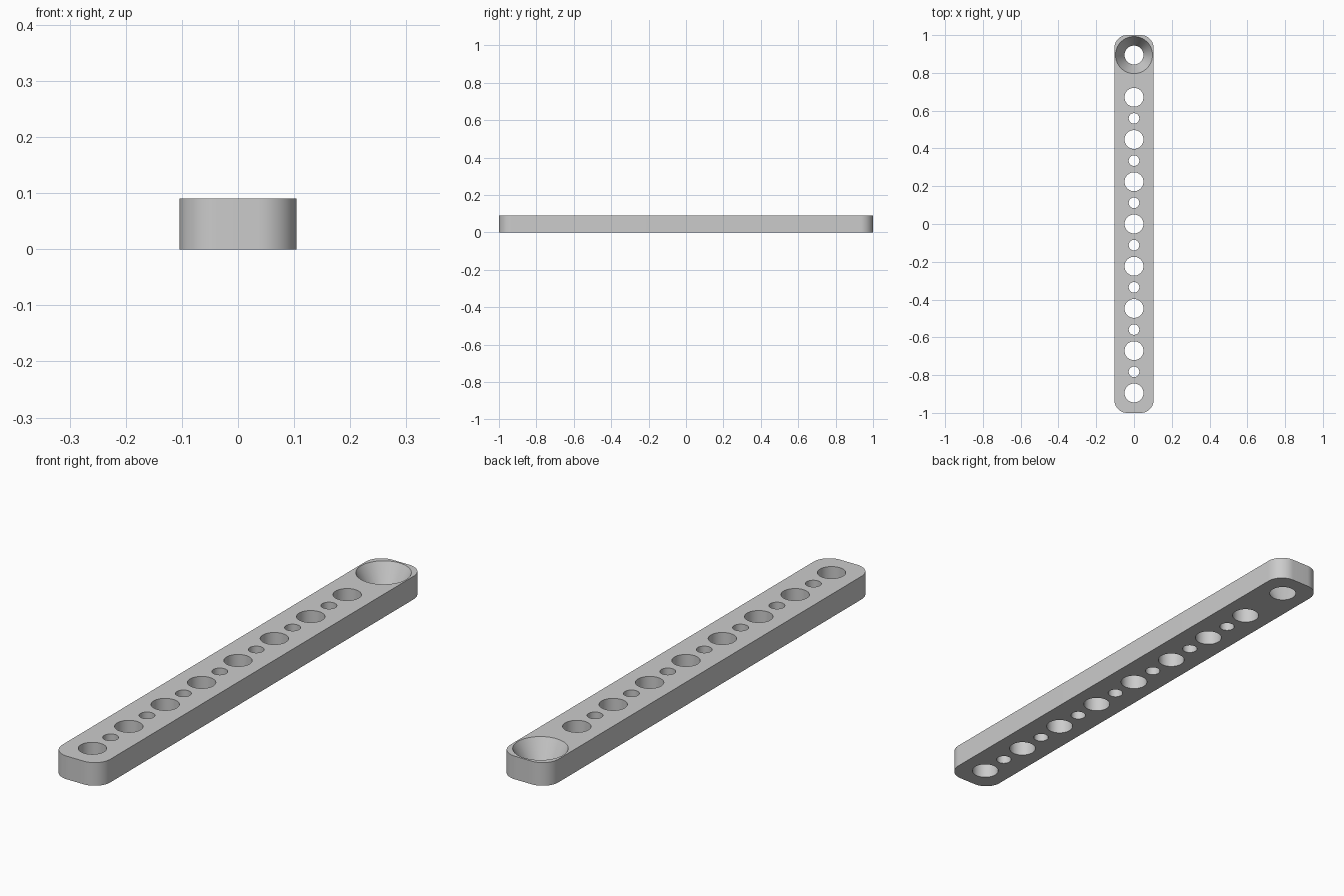
import bpy, bmesh
from math import pi, cos, sin, radians
from mathutils import Matrix

cube = bpy.data.objects.get("Cube")
if cube:
    bpy.data.objects.remove(cube, do_unlink=True)

HALF_W, HALF_L, HEIGHT = 0.104, 1.0, 0.09
CORNER = 0.068
PITCH = 0.2236
BIG, SMALL, RIM = 0.05, 0.028, 0.098
OVER = 0.02  # how far cutters reach past the bar

grey = bpy.data.materials.new("plain grey")
grey.use_nodes = True
colour = (0.6, 0.6, 0.6, 1)
grey.diffuse_color = colour
grey.node_tree.nodes["Principled BSDF"].inputs["Base Color"].default_value = colour


def make_object(name, bm):
    bmesh.ops.recalc_face_normals(bm, faces=bm.faces)
    mesh = bpy.data.meshes.new(name)
    bm.to_mesh(mesh)
    bm.free()
    mesh.materials.append(grey)
    obj = bpy.data.objects.new(name, mesh)
    bpy.context.collection.objects.link(obj)
    return obj


def add_hole(bm, y, bottom_r, top_r):
    # tapered plug whose radii are exact at the bar's bottom and top faces
    extra = (top_r - bottom_r) / HEIGHT * OVER
    bmesh.ops.create_cone(bm, cap_ends=True, segments=64,
                          radius1=bottom_r - extra, radius2=top_r + extra,
                          depth=HEIGHT + 2 * OVER,
                          matrix=Matrix.Translation((0, y, HEIGHT / 2)))


# Bar: rounded rectangle pulled upward
bm = bmesh.new()
outline = []
STEPS = 16
for quarter, (sx, sy) in enumerate([(1, 1), (-1, 1), (-1, -1), (1, -1)]):
    for i in range(STEPS + 1):
        a = (quarter + i / STEPS) * pi / 2
        outline.append(bm.verts.new((sx * (HALF_W - CORNER) + CORNER * cos(a),
                                     sy * (HALF_L - CORNER) + CORNER * sin(a), 0)))
base = bm.faces.new(outline)
top = bmesh.ops.extrude_face_region(bm, geom=[base], use_keep_orig=True)["geom"]
bmesh.ops.translate(bm, vec=(0, 0, HEIGHT),
                    verts=[v for v in top if isinstance(v, bmesh.types.BMVert)])
bar = make_object("perforated_bar", bm)

# Holes: large ones on the pitch, small ones between, a conical seat at the back end
bm = bmesh.new()
for i in range(-4, 4):
    add_hole(bm, i * PITCH, BIG, BIG)
    if i < 3:
        add_hole(bm, (i + 0.5) * PITCH, SMALL, SMALL)
add_hole(bm, 4 * PITCH, BIG, RIM)
cutter = make_object("hole_cutter", bm)
cutter.hide_render = True

cut = bar.modifiers.new("holes", 'BOOLEAN')
cut.operation = 'DIFFERENCE'
cut.solver = 'EXACT'
cut.object = cutter

bpy.ops.object.select_all(action='DESELECT')
bar.select_set(True)
bpy.context.view_layer.objects.active = bar
bpy.ops.object.modifier_apply(modifier=cut.name)
bpy.data.objects.remove(cutter, do_unlink=True)
bpy.ops.object.shade_smooth_by_angle(angle=radians(30))
